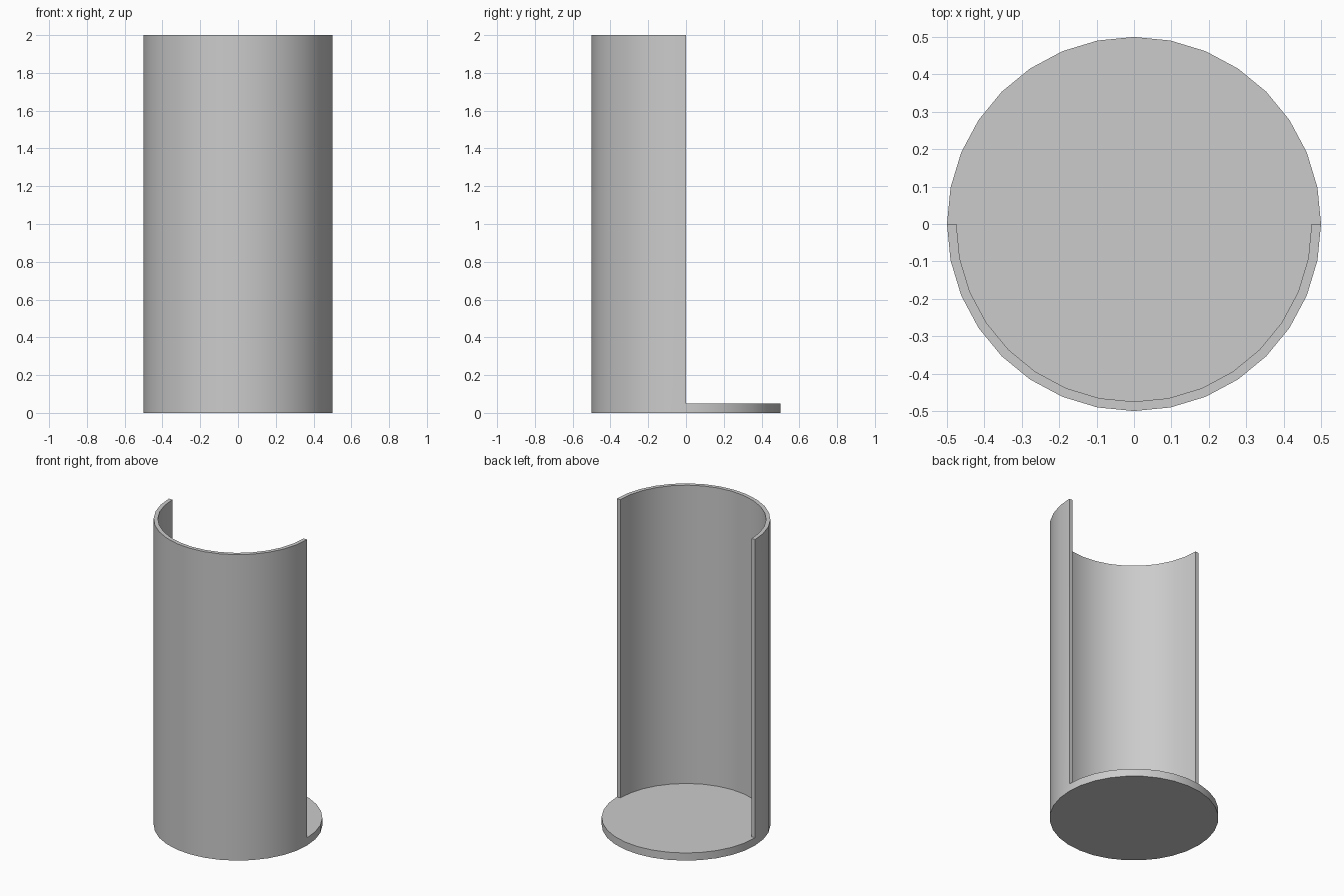
import bpy, bmesh

if "Cube" in bpy.data.objects:
    bpy.data.objects.remove(bpy.data.objects["Cube"])

SIDES, RADIUS, BASE_H, TOTAL_H, WALL = 32, 0.5, 0.05, 2.0, 0.025

bm = bmesh.new()

# Round base plate
bmesh.ops.create_cone(bm, cap_ends=True, segments=SIDES, radius1=RADIUS,
                      radius2=RADIUS, depth=BASE_H)
bmesh.ops.translate(bm, verts=bm.verts, vec=(0, 0, BASE_H / 2))

# Rim ring on top of the plate
bm.normal_update()
top = max(bm.faces, key=lambda f: f.calc_center_median().z)
rim = bmesh.ops.inset_region(bm, faces=[top], thickness=WALL,
                             use_even_offset=True)["faces"]

# Front half of the rim raised into the curved wall
front = [f for f in rim if f.calc_center_median().y < 0]
raised = bmesh.ops.extrude_face_region(bm, geom=front)["geom"]
bmesh.ops.delete(bm, geom=[f for f in front if f.is_valid], context='FACES_ONLY')
bmesh.ops.translate(bm, vec=(0, 0, TOTAL_H - BASE_H),
                    verts=[g for g in raised if isinstance(g, bmesh.types.BMVert)])
bmesh.ops.recalc_face_normals(bm, faces=bm.faces)

mesh = bpy.data.meshes.new("half_round_shell")
bm.to_mesh(mesh)
bm.free()
shell = bpy.data.objects.new("half_round_shell", mesh)
bpy.context.collection.objects.link(shell)

# Smooth curved sides, sharp rims
bpy.context.view_layer.objects.active = shell
shell.select_set(True)
bpy.ops.object.shade_smooth_by_angle()
